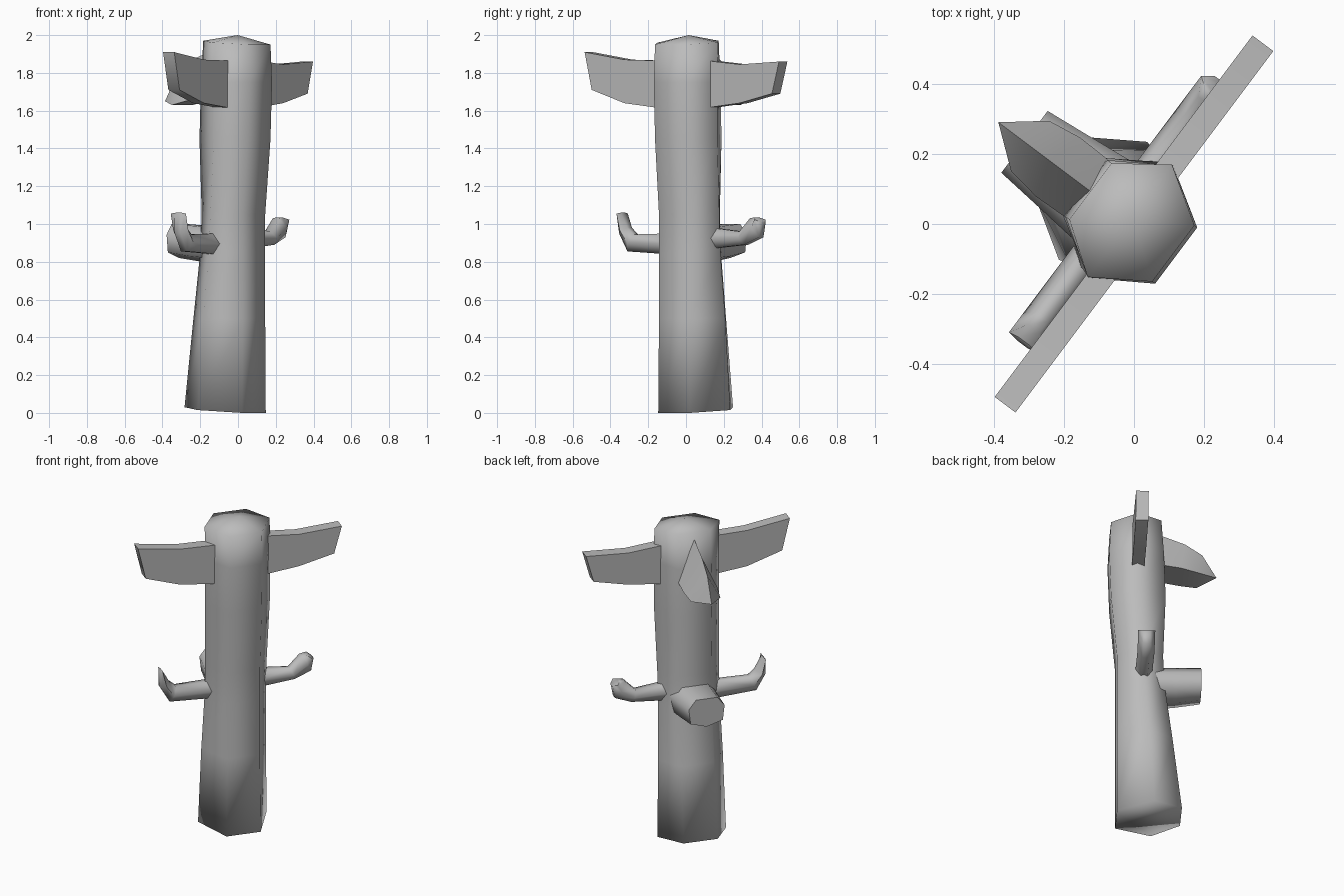
import bpy, bmesh, math
from mathutils import Vector

if "Cube" in bpy.data.objects:
    bpy.data.objects.remove(bpy.data.objects["Cube"], do_unlink=True)

# Single stone-like colour
grey = bpy.data.materials.new("carved_grey")
grey.use_nodes = True
colour = (0.5, 0.5, 0.5, 1)
grey.diffuse_color = colour
grey.node_tree.nodes["Principled BSDF"].inputs["Base Color"].default_value = colour

# The carving faces FORWARD; SIDE runs along its wings
FORWARD = Vector((-0.8, 0.6, 0))
SIDE = Vector((0.6, 0.8, 0))


def place(f, s, z):
    return FORWARD * f + SIDE * s + Vector((0, 0, z))


def loft(name, rings, angle=180, apex=None):
    """Skin a list of equal rings of (forward, side, z) points and cap the ends."""
    bm = bmesh.new()
    loops = [[bm.verts.new(place(*p)) for p in ring] for ring in rings]
    n = len(loops[0])
    for a, b in zip(loops, loops[1:]):
        for i in range(n):
            j = (i + 1) % n
            bm.faces.new((a[i], a[j], b[j], b[i]))
    bm.faces.new(loops[0][::-1])
    if apex:
        tip = bm.verts.new(place(*apex))
        for i in range(n):
            bm.faces.new((loops[-1][i], loops[-1][(i + 1) % n], tip))
    else:
        bm.faces.new(loops[-1])
    bmesh.ops.recalc_face_normals(bm, faces=bm.faces)
    mesh = bpy.data.meshes.new(name)
    bm.to_mesh(mesh)
    bm.free()
    mesh.materials.append(grey)
    obj = bpy.data.objects.new(name, mesh)
    bpy.context.collection.objects.link(obj)
    bpy.ops.object.select_all(action="DESELECT")
    obj.select_set(True)
    bpy.context.view_layer.objects.active = obj
    bpy.ops.object.shade_smooth_by_angle(angle=math.radians(angle))
    return obj


def hexagon(front, back, mid, half, wide, z_front, z_back):
    z_mid = (z_front + z_back) / 2
    return [(front, half, z_front), (front, -half, z_front), (mid, -wide, z_mid),
            (back, -half, z_back), (back, half, z_back), (mid, wide, z_mid)]


# Six-sided pole, wider at the foot
pole = [
    (0.275, -0.105, 0.11, 0.105, 0.21, 0.03, 0),
    (0.22, -0.105, 0.08, 0.1, 0.2, 0.5, 0.5),
    (0.175, -0.105, 0.05, 0.1, 0.19, 0.85, 0.85),
    (0.165, -0.105, 0.04, 0.1, 0.19, 1.05, 1.05),
    (0.18, -0.14, 0.01, 0.1, 0.2, 1.45, 1.45),
    (0.17, -0.15, 0.01, 0.1, 0.2, 1.75, 1.75),
    (0.155, -0.14, 0.015, 0.1, 0.2, 1.97, 1.95),
]
loft("pole", [hexagon(*row) for row in pole], apex=(0.01, 0.01, 2))

# Upper beak: ridged on top, wide below
beak = [(0.12, 0.1, 1.94, 1.68), (0.3, 0.105, 1.87, 1.65), (0.4, 0.09, 1.8, 1.63)]
loft("beak", [[(f, 0, top), (f - 0.03, w, low), (f - 0.03, -w, low)]
              for f, w, top, low in beak], 80, apex=(0.483, 0, 1.65))

# Lower snout: blunt block
snout = [(0.1, 0.14, 0.98, 0.8), (0.24, 0.125, 0.99, 0.81), (0.39, 0.11, 1.0, 0.83)]
loft("snout", [[(f, w * 0.6, top), (f, w, (top * 2 + low) / 3), (f, w * 0.9, low + 0.02),
                (f, 0, low - 0.01), (f, -w * 0.9, low + 0.02),
                (f, -w, (top * 2 + low) / 3), (f, -w * 0.6, top)]
               for f, w, top, low in snout], 75)


# Wings: thin slabs curving upward to a slanted tip
def wing(name, sign, centre, lift):
    profile = [(0.15, 0.15, 1.865, 1.615), (0.37, 0.37, 1.845, 1.64),
               (0.632, 0.585, 1.86 + lift, 1.69 + lift * 0.4)]
    rings = []
    for i, (s_top, s_low, top, low) in enumerate(profile):
        top += lift * 0.5 if i == 1 else 0
        rings.append([(centre + 0.037, sign * s_top, top), (centre - 0.037, sign * s_top, top),
                      (centre - 0.037, sign * s_low, low), (centre + 0.037, sign * s_low, low)])
    loft(name, rings, 60)


wing("left_wing", 1, 0.015, 0)
wing("right_wing", -1, -0.015, 0.05)


# Arms: six-sided limbs with the hands bent upward
def arm(name, sign, path, thick):
    rings = []
    for s_top, top, s_low, low in path:
        s_mid, z_mid = (s_top + s_low) / 2, (top + low) / 2
        edge = thick * 0.4
        rings.append([(0.05 + edge, sign * s_top, top), (0.05 + thick, sign * s_mid, z_mid),
                      (0.05 + edge, sign * s_low, low), (0.05 - edge, sign * s_low, low),
                      (0.05 - thick, sign * s_mid, z_mid), (0.05 - edge, sign * s_top, top)])
    loft(name, rings, 75)


arm("left_arm", 1, [(0.14, 0.98, 0.14, 0.87), (0.33, 0.96, 0.36, 0.89),
                    (0.4, 1.03, 0.46, 0.93), (0.43, 1.035, 0.475, 1.01)], 0.05)
arm("right_arm", -1, [(0.14, 0.95, 0.14, 0.84), (0.37, 0.945, 0.41, 0.855),
                      (0.41, 0.98, 0.465, 0.95), (0.455, 1.06, 0.465, 1.05)], 0.05)
